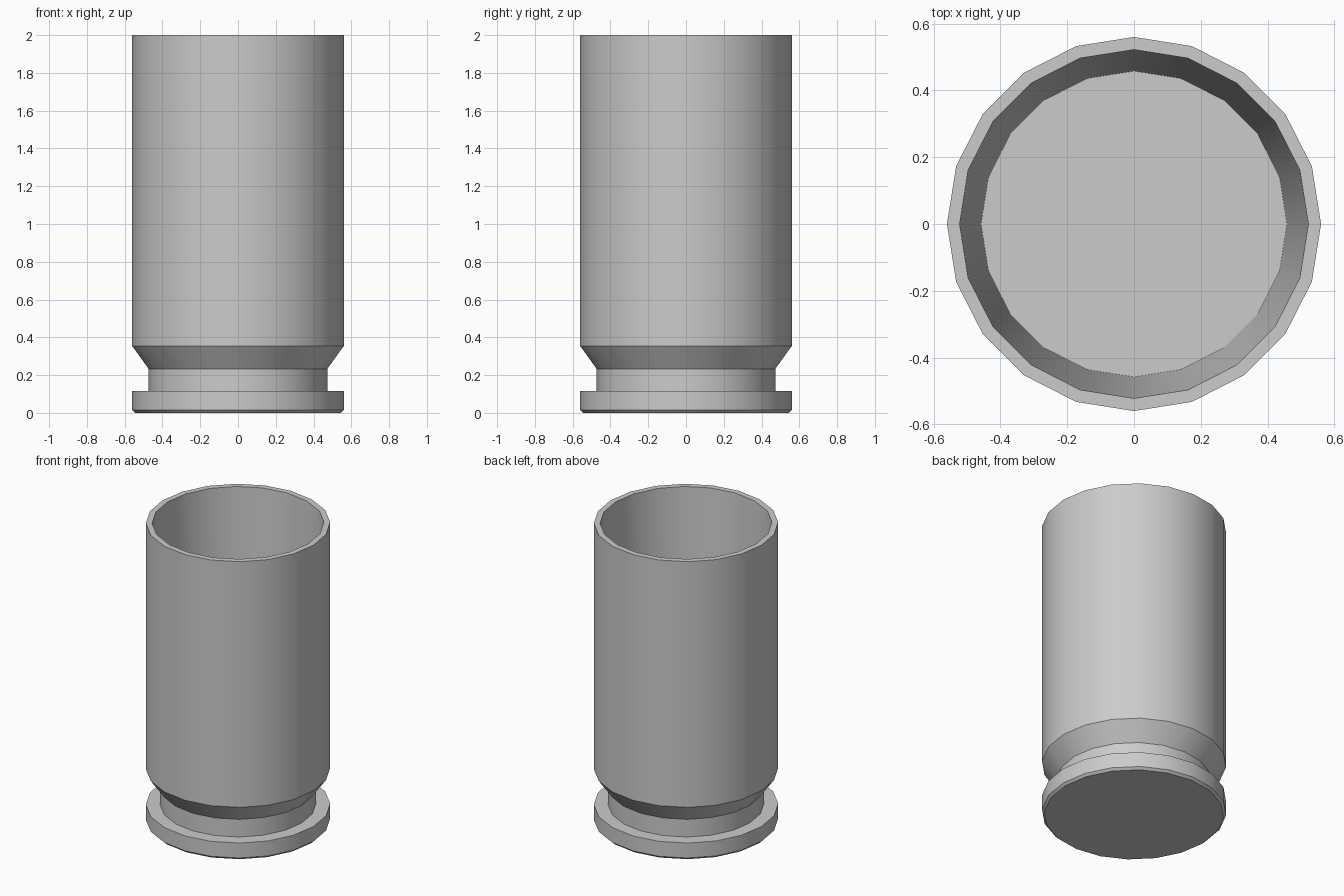
import bpy, bmesh, math

if "Cube" in bpy.data.objects:
    bpy.data.objects.remove(bpy.data.objects["Cube"])

SIDES = 20


def lathe(name, profile):
    """Revolve a (radius, z) profile around z and cap both ends."""
    bm = bmesh.new()
    rings = []
    for r, z in profile:
        rings.append([bm.verts.new((r * math.cos(2 * math.pi * i / SIDES),
                                    r * math.sin(2 * math.pi * i / SIDES), z))
                      for i in range(SIDES)])
    for a, b in zip(rings, rings[1:]):
        for i in range(SIDES):
            j = (i + 1) % SIDES
            bm.faces.new((a[i], a[j], b[j], b[i]))
    bm.faces.new(rings[0][::-1])
    bm.faces.new(rings[-1])
    bmesh.ops.recalc_face_normals(bm, faces=bm.faces)
    mesh = bpy.data.meshes.new(name)
    bm.to_mesh(mesh)
    bm.free()
    obj = bpy.data.objects.new(name, mesh)
    bpy.context.collection.objects.link(obj)
    return obj


# Open casing: chamfered base rim, groove, flare, wall, mouth, tapered cavity
casing = lathe("casing", [
    (0.545, 0.0), (0.56, 0.015), (0.56, 0.115),
    (0.473, 0.115), (0.473, 0.233),
    (0.56, 0.354), (0.56, 2.0),
    (0.522, 2.0), (0.458, 0.25),
])

# Smooth round walls with crisp profile edges
bpy.context.view_layer.objects.active = casing
casing.select_set(True)
bpy.ops.object.shade_smooth_by_angle(angle=math.radians(30))
